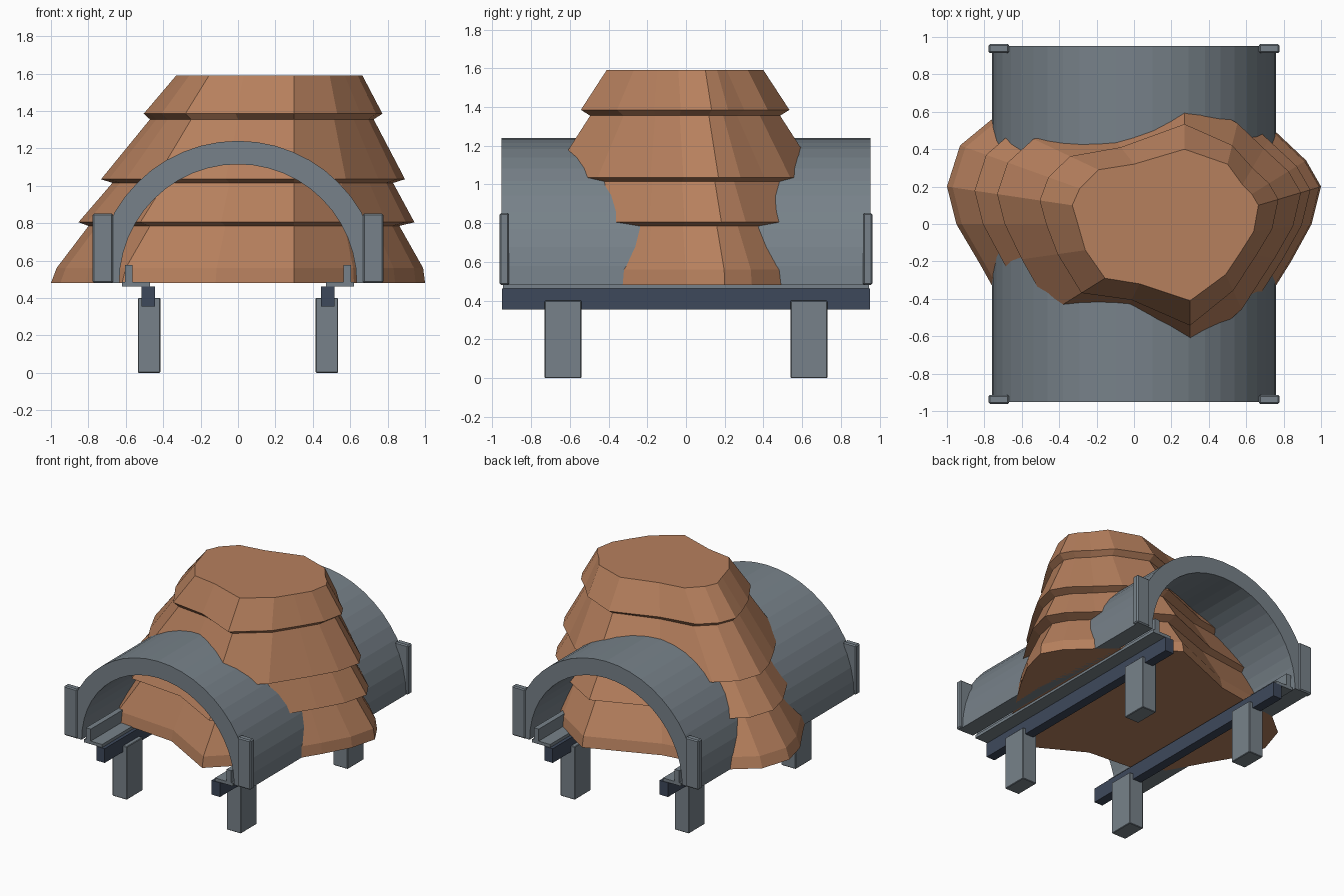
import bpy, bmesh, math

cube = bpy.data.objects.get("Cube")
if cube:
    bpy.data.objects.remove(cube, do_unlink=True)


def material(name, rgb):
    m = bpy.data.materials.new(name)
    m.use_nodes = True
    m.diffuse_color = (*rgb, 1)
    m.node_tree.nodes["Principled BSDF"].inputs["Base Color"].default_value = (*rgb, 1)
    return m


ROCK = material("clay_brown", (0.47, 0.215, 0.11))
GREY = material("steel_grey", (0.185, 0.222, 0.252))
NAVY = material("dark_navy", (0.048, 0.066, 0.105))


def finish(name, bm, mat):
    bmesh.ops.recalc_face_normals(bm, faces=bm.faces)
    mesh = bpy.data.meshes.new(name)
    bm.to_mesh(mesh)
    bm.free()
    mesh.materials.append(mat)
    ob = bpy.data.objects.new(name, mesh)
    bpy.context.collection.objects.link(ob)
    return ob


def extrude_y(name, profile, half, mat):
    """Extrude an x-z outline symmetrically along y."""
    bm = bmesh.new()
    ends = [[bm.verts.new((x, y, z)) for x, z in profile] for y in (-half, half)]
    n = len(profile)
    for i in range(n):
        j = (i + 1) % n
        bm.faces.new((ends[0][i], ends[0][j], ends[1][j], ends[1][i]))
    for ring in ends:
        bm.faces.new(ring)
    return finish(name, bm, mat)


def box(name, lo, hi, mat, bevel=0.0):
    bm = bmesh.new()
    bmesh.ops.create_cube(bm, size=1)
    for v in bm.verts:
        v.co = [(a + b) / 2 + c * (b - a) for a, b, c in zip(lo, hi, v.co)]
    ob = finish(name, bm, mat)
    if bevel:
        mod = ob.modifiers.new("soft_edges", "BEVEL")
        mod.width = bevel
        mod.segments = 1
    return ob


# Stepped rock: base outline blends into the top outline, with overhanging ledges
base = [(-1, .2), (-.93, .42), (-.76, .56), (-.25, .64), (.27, .85), (.58, .65),
        (.75, .5), (.92, .34), (1, .2), (.95, 0), (.84, -.2), (.62, -.55),
        (.3, -.855), (-.12, -.62), (-.62, -.58), (-.82, -.22), (-.95, 0)]
top = [(-.33, .1), (-.29, .19), (-.19, .29), (0, .32), (.27, .4), (.5, .32),
       (.58, .21), (.63, .16), (.665, .1), (.64, -.04), (.57, -.15), (.49, -.27),
       (.3, -.41), (.03, -.32), (-.155, -.29), (-.26, -.14), (-.3, 0)]
# height, blend on the -x side, blend on the +x side
levels = [(.48, 0, 0), (.56, .045, .03), (.785, .3, .41), (.805, .22, .17),
          (1.015, .49, .51), (1.035, .4, .32), (1.355, .79, .82),
          (1.385, .74, .68), (1.59, 1, 1)]
bm = bmesh.new()
rings = []
for z, tl, tr in levels:
    ring = []
    for (bx, by), (tx, ty) in zip(base, top):
        t = tl + (tr - tl) * (bx + 1) / 2
        ring.append(bm.verts.new((bx + (tx - bx) * t, by + (ty - by) * t, z)))
    rings.append(ring)
for low, high in zip(rings, rings[1:]):
    for i in range(len(base)):
        j = (i + 1) % len(base)
        bm.faces.new((low[i], low[j], high[j], high[i]))
bm.faces.new(rings[0])
bm.faces.new(rings[-1])
finish("stepped_rock", bm, ROCK)

# Half-round tunnel shell
SEG = 24


def arc(r):
    return [(r * math.cos(math.pi * i / SEG), .48 + r * math.sin(math.pi * i / SEG))
            for i in range(SEG + 1)]


extrude_y("tunnel_shell", arc(.76) + arc(.635)[::-1], .953, GREY)

# Rails, beams, legs and corner posts, repeated on both sides
for side, sx in (("left", 1), ("right", -1)):
    def span(a, b):
        return sorted((a * sx, b * sx))

    x0, x1 = span(.445, .515)
    box(side + "_beam", (x0, -.95, .355), (x1, .95, .462), NAVY)
    rail = [(.47, .462), (.62, .462), (.62, .485), (.605, .485),
            (.605, .575), (.565, .575), (.565, .485), (.47, .485)]
    extrude_y(side + "_rail", [(x * sx, z) for x, z in rail], .945, GREY)
    for end, sy in (("back", 1), ("front", -1)):
        y0, y1 = sorted((.54 * sy, .73 * sy))
        x0, x1 = span(.415, .535)
        box(f"{end}_{side}_leg", (x0, y0, 0), (x1, y1, .4), GREY, .004)
        y0, y1 = sorted((.913 * sy, .963 * sy))
        x0, x1 = span(.668, .777)
        box(f"{end}_{side}_corner_post", (x0, y0, .48), (x1, y1, .852), GREY, .008)
